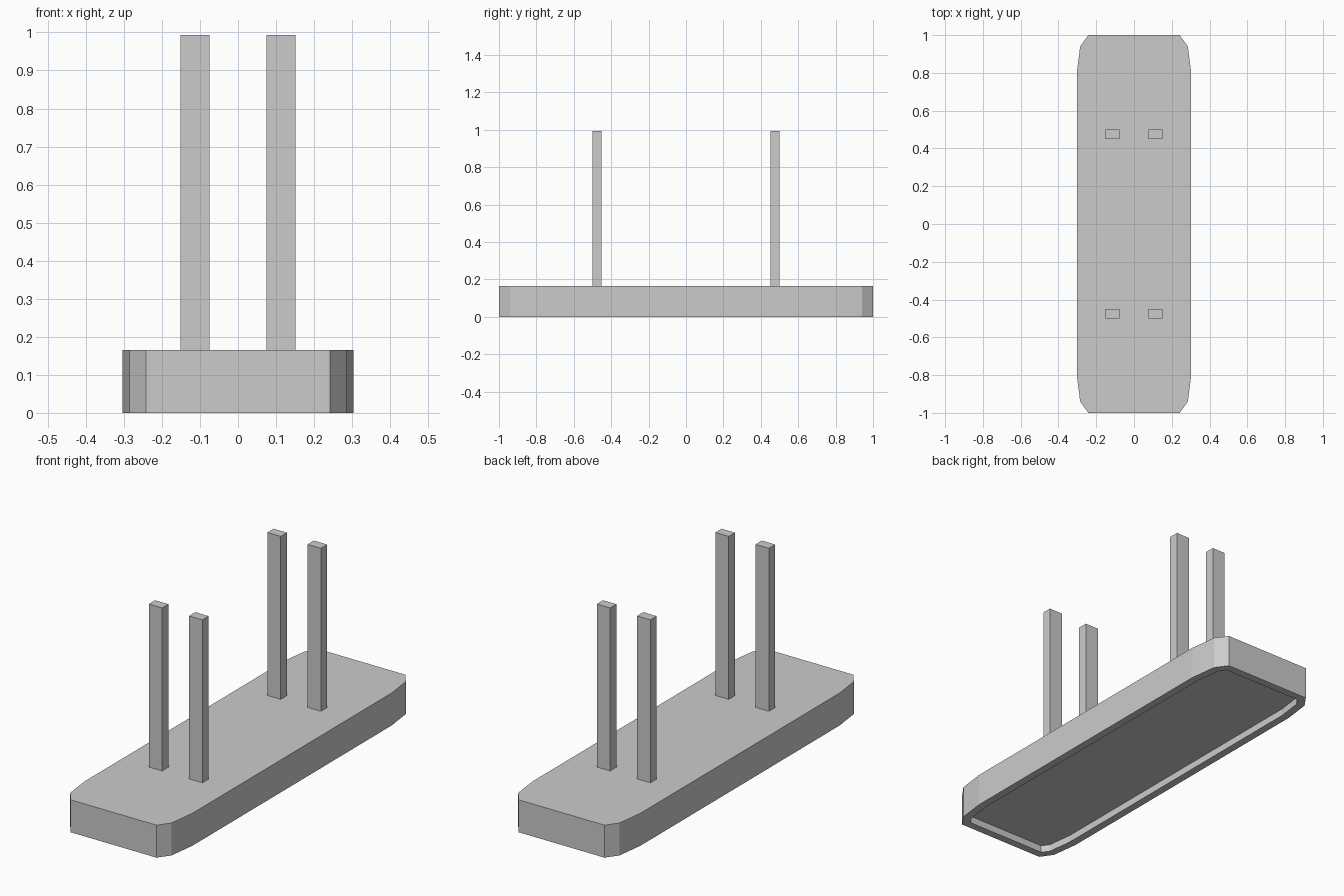
import bpy, bmesh

if "Cube" in bpy.data.objects:
    bpy.data.objects.remove(bpy.data.objects["Cube"])

BASE_TOP = 0.165
POST_TOP = 0.993
RIM = 0.04
RECESS = 0.036


def finish(name, bm):
    bmesh.ops.recalc_face_normals(bm, faces=bm.faces)
    mesh = bpy.data.meshes.new(name)
    bm.to_mesh(mesh)
    bm.free()
    obj = bpy.data.objects.new(name, mesh)
    bpy.context.collection.objects.link(obj)
    return obj


# Base slab: chamfered outline with a shallow recess underneath
corner = [(0.303, 0.80), (0.285, 0.94), (0.242, 1.0)]
outline = (corner
           + [(-x, y) for x, y in reversed(corner)]
           + [(-x, -y) for x, y in corner]
           + [(x, -y) for x, y in reversed(corner)])

bm = bmesh.new()
bottom = bm.faces.new([bm.verts.new((x, y, 0)) for x, y in reversed(outline)])
top = bm.faces.new([bm.verts.new((x, y, BASE_TOP)) for x, y in outline])
bmesh.ops.bridge_loops(bm, edges=list(bottom.edges) + list(top.edges))
bmesh.ops.recalc_face_normals(bm, faces=bm.faces)
bmesh.ops.inset_region(bm, faces=[bottom], thickness=RIM, use_even_offset=True)
walls = bmesh.ops.extrude_discrete_faces(bm, faces=[bottom])
bmesh.ops.translate(bm, verts=walls["faces"][0].verts, vec=(0, 0, RECESS))
finish("base", bm)


# Four upright posts
def post(name, sx, sy):
    bm = bmesh.new()
    bmesh.ops.create_cube(bm, size=1)
    bmesh.ops.scale(bm, verts=bm.verts, vec=(0.075, 0.05, POST_TOP - BASE_TOP))
    obj = finish(name, bm)
    obj.location = (sx * 0.113, sy * 0.476, (POST_TOP + BASE_TOP) / 2)


for side, sx in (("left", -1), ("right", 1)):
    for end, sy in (("front", -1), ("back", 1)):
        post(f"{end}_{side}_post", sx, sy)
